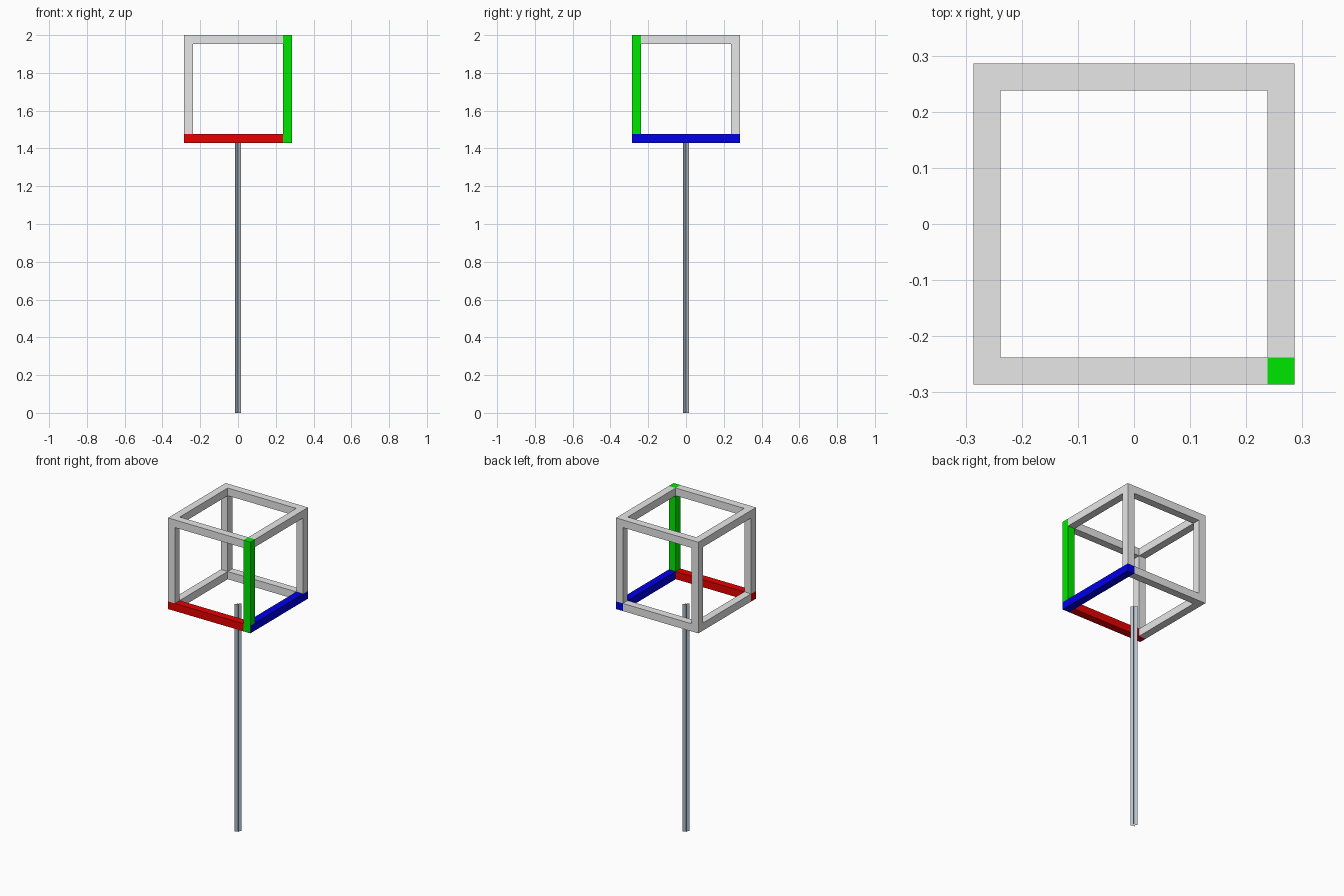
import bpy, bmesh

cube = bpy.data.objects.get("Cube")
if cube:
    bpy.data.objects.remove(cube, do_unlink=True)


def material(name, rgb):
    m = bpy.data.materials.new(name)
    m.use_nodes = True
    m.diffuse_color = (*rgb, 1)
    m.node_tree.nodes["Principled BSDF"].inputs["Base Color"].default_value = (*rgb, 1)
    return m


GREY = material("light_grey", (0.8, 0.8, 0.8))
RED = material("red", (0.8, 0.0, 0.0))
GREEN = material("green", (0.0, 0.8, 0.0))
BLUE = material("blue", (0.0, 0.0, 0.8))
STEEL = material("blue_grey", (0.47, 0.53, 0.60))


def finish(name, bm, *mats):
    me = bpy.data.meshes.new(name)
    bm.to_mesh(me)
    bm.free()
    for m in mats:
        me.materials.append(m)
    ob = bpy.data.objects.new(name, me)
    bpy.context.collection.objects.link(ob)
    return ob


def bar(name, lo, hi, *mats):
    """Box between two opposite corners."""
    bm = bmesh.new()
    bmesh.ops.create_cube(bm, size=1)
    for v in bm.verts:
        v.co = [h if c > 0 else l for c, l, h in zip(v.co, lo, hi)]
    return finish(name, bm, *mats)


O, T = 0.286, 0.048          # outer half width and bar thickness
I = O - T                    # inner half width
Z0, Z3 = 2 - 2 * O, 2.0      # frame bottom and top
Z1, Z2 = Z0 + T, Z3 - T      # inner bottom and top

# Coloured axis bars meeting at one bottom corner
bar("red_width_bar", (-O, -O, Z0), (I, -I, Z1), RED)
bar("green_height_bar", (I, -O, Z1), (O, -I, Z3), GREEN)
depth_bar = bar("blue_depth_bar", (I, -O, Z0), (O, O, Z1), BLUE, GREEN)
for p in depth_bar.data.polygons:      # front end continues the upright
    p.material_index = 1 if p.normal.y < -0.5 else 0

# Remaining bottom bars
bar("bottom_back_bar", (-I, I, Z0), (I, O, Z1), GREY)
bar("bottom_right_bar", (-O, -I, Z0), (-I, O, Z1), GREY)

# Remaining uprights
for name, x, y in (("front_right_upright", -O, -O),
                   ("back_right_upright", -O, I),
                   ("back_left_upright", I, I)):
    bar(name, (x, y, Z1), (x + T, y + T, Z2), GREY)

# Top bars
bar("top_front_bar", (-O, -O, Z2), (I, -I, Z3), GREY)
bar("top_back_bar", (-O, I, Z2), (O, O, Z3), GREY)
bar("top_right_bar", (-O, -I, Z2), (-I, I, Z3), GREY)
bar("top_left_bar", (I, -I, Z2), (O, I, Z3), GREY)

# Pole made of two crossed upright strips
bm = bmesh.new()
R = 0.015
for s in (1, -1):
    bm.faces.new([bm.verts.new(c) for c in (
        (-R, -R * s, 0), (R, R * s, 0), (R, R * s, Z0), (-R, -R * s, Z0))])
finish("pole", bm, STEEL)
